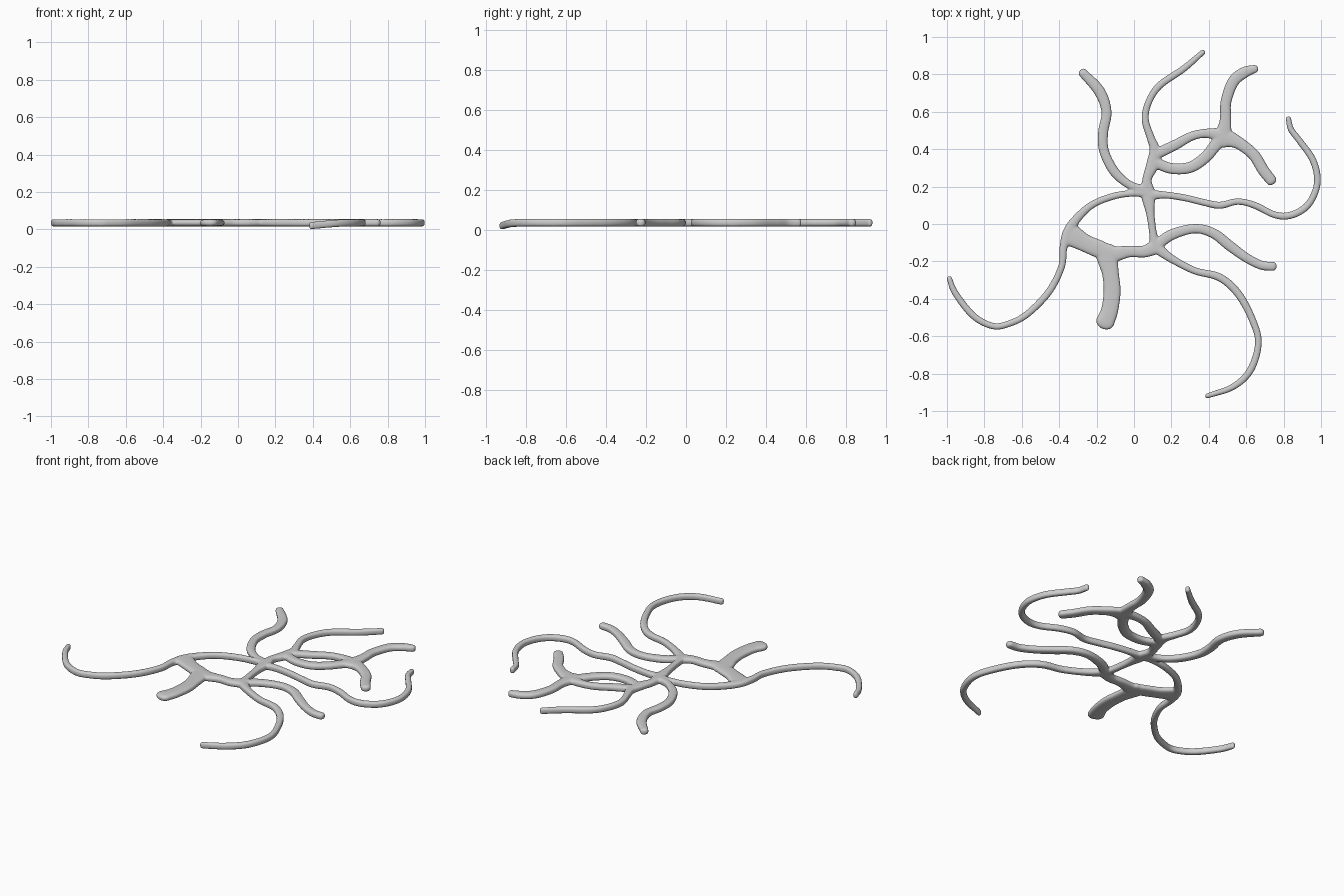
import bpy, bmesh, math
from mathutils import Vector

HALF_H = 0.0195   # half thickness of the whole network
MID_Z = 0.035
SIDES = 16
bm = bmesh.new()


def spline(pts, steps=8):
    """Catmull-Rom through 4D points (x, y, half width, z)."""
    p = [pts[0] * 2 - pts[1]] + pts + [pts[-1] * 2 - pts[-2]]
    out = []
    for i in range(1, len(p) - 2):
        a, b, c, d = p[i - 1:i + 3]
        for s in range(steps):
            t = s / steps
            out.append(0.5 * (2 * b + (c - a) * t + (2 * a - 5 * b + 4 * c - d) * t * t
                              + (3 * b - a - 3 * c + d) * t ** 3))
    return out + [pts[-1]]


def spow(v, e):
    return math.copysign(abs(v) ** e, v)


def branch(*points):
    """Sweep a rounded-rectangle section of varying width, with round ends."""
    path = spline([Vector((p[0], p[1], p[2], p[3] if len(p) > 3 else MID_Z)) for p in points])
    n = len(path)
    stations = []
    for i, q in enumerate(path):
        d = path[min(i + 1, n - 1)] - path[max(i - 1, 0)]
        stations.append((q, Vector((d.x, d.y, 0)).normalized(), 0.0, 1.0))
    caps = [(math.sin(a), math.cos(a)) for a in (0.4, 0.8, 1.15, 1.4)]
    q, d = stations[0][:2]
    head = [(q, d, -0.75 * q.z * s, c) for s, c in reversed(caps)]
    q, d = stations[-1][:2]
    tail = [(q, d, 0.75 * q.z * s, c) for s, c in caps]
    rings = []
    for q, d, off, k in head + stations + tail:
        side = Vector((-d.y, d.x, 0))
        centre = Vector((q.x, q.y, q.w)) + d * off
        ring = []
        for j in range(SIDES):
            a = 2 * math.pi * j / SIDES
            ring.append(bm.verts.new(centre + side * q.z * k * spow(math.cos(a), 0.7)
                                     + Vector((0, 0, HALF_H * k ** 0.6 * spow(math.sin(a), 0.7)))))
        rings.append(ring)
    for r0, r1 in zip(rings, rings[1:]):
        for j in range(SIDES):
            m = (j + 1) % SIDES
            bm.faces.new((r0[j], r0[m], r1[m], r1[j]))
    bm.faces.new(rings[0][::-1])
    bm.faces.new(rings[-1])


# upper left arm
branch((-.275, .81, .024), (-.185, .71, .03), (-.147, .6, .027), (-.165, .49, .027),
       (-.16, .39, .026), (-.105, .28, .026), (-.025, .21, .022), (.06, .18, .025))
# top arm running down as the central stem
branch((.37, .92, .014), (.265, .83, .018), (.136, .74, .019), (.078, .65, .018),
       (.06, .56, .019), (.088, .465, .021), (.11, .4, .027), (.10, .32, .034),
       (.07, .24, .025), (.075, .16, .038), (.088, .05, .022), (.105, -.07, .022), (.115, -.125, .04))
# two strands of the upper right loop
branch((.11, .37, .03), (.215, .42, .028), (.31, .47, .024), (.39, .485, .025), (.47, .475, .04))
branch((.11, .33, .028), (.2, .297, .029), (.3, .303, .03), (.38, .355, .031), (.435, .42, .033), (.47, .46, .04))
# fork beyond the loop
branch((.472, .45, .055), (.485, .52, .036), (.49, .575, .03), (.492, .655, .029), (.53, .76, .031), (.59, .81, .03), (.648, .83, .021))
branch((.46, .47, .05), (.51, .455, .044), (.565, .43, .033), (.64, .37, .031), (.69, .29, .031), (.735, .232, .029))
# long right arm
branch((.07, .155, .03), (.165, .155, .019), (.27, .14, .018), (.375, .115, .018), (.46, .1, .019),
       (.555, .12, .017), (.645, .1, .018), (.75, .05, .018), (.83, .045, .019), (.91, .083, .019),
       (.96, .15, .018), (.981, .24, .018), (.955, .345, .018), (.885, .445, .017), (.84, .505, .016), (.825, .565, .014))
# long left arm
branch((.07, .165, .028), (0, .165, .018), (-.105, .15, .018), (-.22, .105, .019), (-.30, .035, .023),
       (-.35, -.04, .029), (-.377, -.125, .021), (-.388, -.23, .018), (-.457, -.365, .019),
       (-.575, -.485, .018), (-.675, -.535, .017), (-.757, -.545, .017), (-.86, -.49, .018),
       (-.955, -.37, .017), (-.988, -.29, .014))
# broad lower bridge and its stub
branch((-.335, -.06, .06), (-.265, -.1, .048), (-.185, -.135, .048), (-.115, -.16, .044),
       (-.025, -.147, .031), (.055, -.147, .032), (.12, -.12, .042))
branch((-.15, -.15, .06), (-.137, -.21, .052), (-.125, -.27, .045), (-.117, -.36, .046), (-.13, -.46, .046), (-.155, -.525, .05))
# lower right arm
branch((.115, -.12, .03), (.2, -.058, .029), (.325, -.025, .025), (.425, -.05, .027),
       (.51, -.115, .028), (.6, -.18, .025), (.68, -.22, .024), (.745, -.227, .024))
# long bottom arm, its tip drooping to the ground
branch((.12, -.125, .032), (.2, -.185, .022), (.325, -.25, .019), (.457, -.285, .021), (.555, -.37, .021),
       (.63, -.505, .019), (.665, -.635, .018), (.623, -.78, .019), (.53, -.87, .017, .032), (.39, -.92, .013, .02))

bmesh.ops.recalc_face_normals(bm, faces=bm.faces)
mesh = bpy.data.meshes.new("branching_roots")
bm.to_mesh(mesh)
bm.free()
roots = bpy.data.objects.new("branching_roots", mesh)
bpy.context.collection.objects.link(roots)

# fuse the branches into one skin and soften the joints
fuse = roots.modifiers.new("fuse", 'REMESH')
fuse.mode = 'VOXEL'
fuse.voxel_size = 0.0055
fuse.use_smooth_shade = True
soften = roots.modifiers.new("soften", 'SMOOTH')
soften.factor = 0.5
soften.iterations = 5
